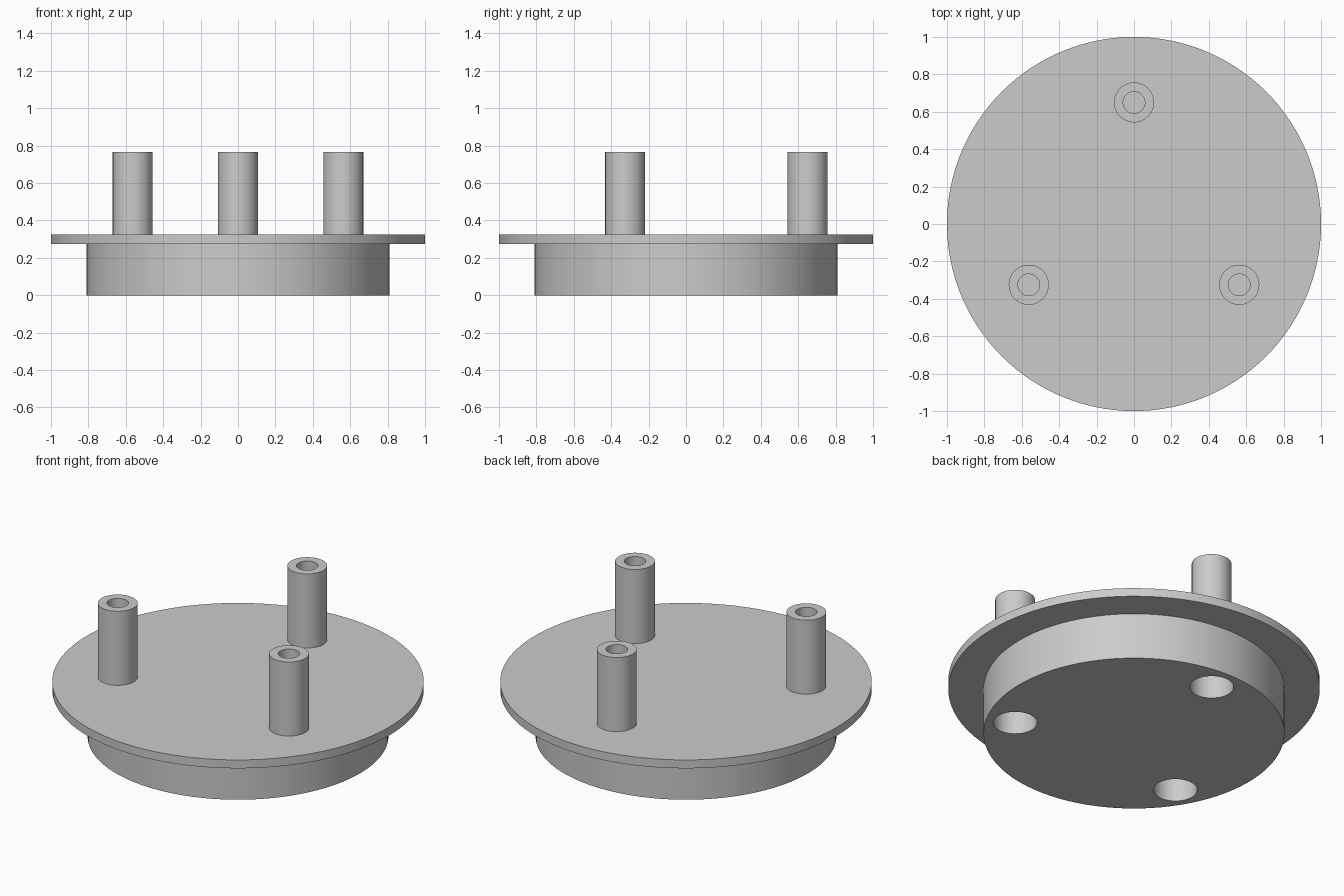
import bpy
import bmesh
from math import sin, cos, pi, radians

cube = bpy.data.objects.get("Cube")
if cube:
    bpy.data.objects.remove(cube, do_unlink=True)

# Main dimensions
BASE_R, FLANGE_R = 0.81, 1.0
FLANGE_BOTTOM, FLANGE_TOP, POST_TOP = 0.275, 0.325, 0.765
POST_R, BORE_R, SOCKET_R = 0.107, 0.058, 0.118
RING_R = 0.65

grey = bpy.data.materials.new("plain_grey")
grey.use_nodes = True
colour = (0.6, 0.6, 0.6, 1)
grey.diffuse_color = colour
grey.node_tree.nodes["Principled BSDF"].inputs["Base Color"].default_value = colour


def lathe(name, profile, segments, location=(0, 0, 0)):
    """Spin a (radius, height) profile round z; points on the axis close it."""
    bm = bmesh.new()
    verts = [bm.verts.new((r, 0, z)) for r, z in profile]
    edges = [bm.edges.new(pair) for pair in zip(verts, verts[1:])]
    bmesh.ops.spin(bm, geom=verts + edges, cent=(0, 0, 0), axis=(0, 0, 1),
                   angle=2 * pi, steps=segments, use_merge=True)
    bmesh.ops.remove_doubles(bm, verts=bm.verts, dist=1e-5)
    # Turn the triangle fans on flat ends into single faces
    bmesh.ops.dissolve_limit(bm, angle_limit=radians(0.5),
                             verts=bm.verts, edges=bm.edges)
    bmesh.ops.recalc_face_normals(bm, faces=bm.faces)
    mesh = bpy.data.meshes.new(name)
    bm.to_mesh(mesh)
    bm.free()
    mesh.materials.append(grey)
    obj = bpy.data.objects.new(name, mesh)
    obj.location = location
    bpy.context.collection.objects.link(obj)
    return obj


def activate(obj):
    bpy.ops.object.select_all(action="DESELECT")
    obj.select_set(True)
    bpy.context.view_layer.objects.active = obj


# Stepped disc: round base with a wider thin flange on top
plate = lathe("flanged_base", [
    (0, 0), (BASE_R, 0), (BASE_R, FLANGE_BOTTOM), (FLANGE_R, FLANGE_BOTTOM),
    (FLANGE_R, FLANGE_TOP), (0, FLANGE_TOP)], 128)
parts = [plate]

for name, angle in (("back", 90), ("front_right", 210), ("front_left", 330)):
    a = radians(angle)
    x, y = RING_R * cos(a), RING_R * sin(a)

    # Hollow post standing on the flange
    parts.append(lathe(name + "_post", [
        (POST_R, FLANGE_TOP), (POST_R, POST_TOP),
        (BORE_R, POST_TOP), (BORE_R, FLANGE_TOP)], 64, (x, y, 0)))

    # Blind socket in the underside, below the post
    cutter = lathe(name + "_socket_cutter", [
        (0, -0.1), (SOCKET_R, -0.1),
        (SOCKET_R, FLANGE_BOTTOM - 0.01), (0, FLANGE_BOTTOM - 0.01)], 64, (x, y, 0))
    cutter.hide_render = True
    activate(plate)
    cut = plate.modifiers.new("socket", "BOOLEAN")
    cut.operation = "DIFFERENCE"
    cut.solver = "EXACT"
    cut.object = cutter
    bpy.ops.object.modifier_apply(modifier=cut.name)
    bpy.data.objects.remove(cutter, do_unlink=True)

# Smooth round walls with crisp rims
for obj in parts:
    activate(obj)
    bpy.ops.object.shade_smooth_by_angle(angle=radians(30))
